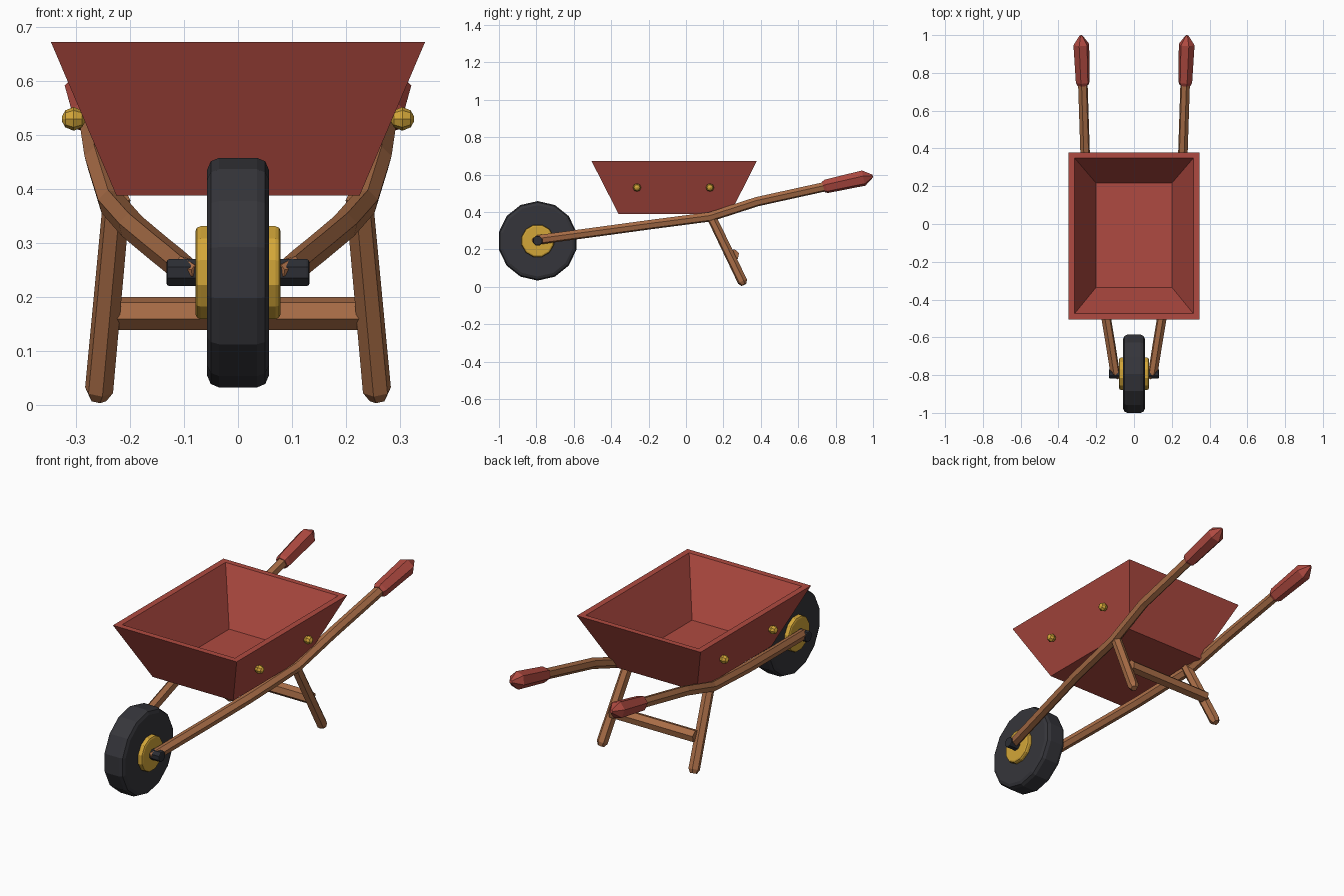
import bpy, bmesh, math
from mathutils import Vector

if "Cube" in bpy.data.objects:
    bpy.data.objects.remove(bpy.data.objects["Cube"])


def material(name, rgb):
    m = bpy.data.materials.new(name)
    m.diffuse_color = (*rgb, 1)
    m.use_nodes = True
    m.node_tree.nodes["Principled BSDF"].inputs["Base Color"].default_value = m.diffuse_color
    return m


RED = material("red paint", (0.43, 0.068, 0.052))
WOOD = material("brown wood", (0.40, 0.155, 0.063))
YELLOW = material("yellow metal", (0.65, 0.38, 0.04))
RUBBER = material("black rubber", (0.036, 0.036, 0.043))
IRON = material("dark iron", (0.025, 0.027, 0.034))


def finish(bm, name, mat):
    bmesh.ops.recalc_face_normals(bm, faces=bm.faces[:])
    me = bpy.data.meshes.new(name)
    bm.to_mesh(me)
    bm.free()
    me.materials.append(mat)
    ob = bpy.data.objects.new(name, me)
    bpy.context.collection.objects.link(ob)
    return ob


def tube(name, mat, path, radii, sides=6, turn=0.0):
    """Faceted tube through path points, one radius per point, closed ends."""
    bm = bmesh.new()
    pts = [Vector(p) for p in path]
    rings = []
    for i, p in enumerate(pts):
        t = (pts[min(i + 1, len(pts) - 1)] - pts[max(i - 1, 0)]).normalized()
        up = Vector((0, 0, 1)) if abs(t.z) < 0.8 else Vector((0, 1, 0))
        side = t.cross(up).normalized()
        up = side.cross(t)
        ring = []
        for k in range(sides):
            a = math.tau * k / sides + turn
            ring.append(bm.verts.new(p + radii[i] * (math.cos(a) * side + math.sin(a) * up)))
        rings.append(ring)
    for a, b in zip(rings, rings[1:]):
        for k in range(sides):
            n = (k + 1) % sides
            bm.faces.new((a[k], a[n], b[n], b[k]))
    bm.faces.new(rings[0])
    bm.faces.new(rings[-1])
    return finish(bm, name, mat)


def wheel_part(name, mat, half, radius, bevel, sides, turn=math.pi / 2):
    """Bevelled disc along x, centred on the axle."""
    y, z = -0.793, 0.2455
    xs = (-half, -half + bevel * 0.3, -half + bevel, half - bevel, half - bevel * 0.3, half)
    rs = (radius - bevel, radius - bevel * 0.3, radius, radius, radius - bevel * 0.3, radius - bevel)
    return tube(name, mat, [(x, y, z) for x in xs], rs, sides, turn)


# Wheel
wheel_part("tyre", RUBBER, 0.057, 0.2125, 0.022, 14)
wheel_part("hub", YELLOW, 0.079, 0.089, 0.010, 12, math.pi / 12)
wheel_part("axle", IRON, 0.132, 0.027, 0.005, 8, math.pi / 8)

# Tray: open tapered box with a flat rim and thick walls
bm = bmesh.new()
loops = [(0.225, -0.36, 0.235, 0.388), (0.346, -0.505, 0.378, 0.672),
         (0.315, -0.475, 0.350, 0.672), (0.202, -0.337, 0.218, 0.415)]
rings = [[bm.verts.new(c) for c in ((-x, y0, z), (x, y0, z), (x, y1, z), (-x, y1, z))]
         for x, y0, y1, z in loops]
for a, b in zip(rings, rings[1:]):
    for k in range(4):
        n = (k + 1) % 4
        bm.faces.new((a[k], a[n], b[n], b[k]))
bm.faces.new(rings[0])
bm.faces.new(rings[-1])
finish(bm, "tray", RED)

for s, label in ((-1, "left"), (1, "right")):
    # Rail that rises from the axle to the handle
    rail = [(0.078, -0.815, 0.248), (0.100, -0.79, 0.251), (0.122, -0.65, 0.270),
            (0.147, -0.50, 0.290), (0.196, -0.20, 0.331), (0.234, 0.13, 0.374),
            (0.259, 0.38, 0.455), (0.272, 0.78, 0.543)]
    tube(label + "_rail", WOOD, [(s * x, y, z) for x, y, z in rail],
         [0.012] + [0.026] * 7, 6, s * 0.25)

    # Grip with a pointed end
    grip = [(0.2705, 0.735, 0.533), (0.271, 0.75, 0.537), (0.279, 0.95, 0.581), (0.281, 0.998, 0.592)]
    tube(label + "_grip", RED, [(s * x, y, z) for x, y, z in grip],
         [0.030, 0.038, 0.043, 0.008], 6, s * 0.25)

    # Leg with a rounded foot
    leg = [(0.224, 0.13, 0.385), (0.257, 0.302, 0.028), (0.259, 0.310, 0.011)]
    tube(label + "_leg", WOOD, [(s * x, y, z) for x, y, z in leg],
         [0.026, 0.027, 0.016], 6, s * 0.25)

    # Bolts on the tray side
    for y, where in ((-0.262, "front"), (0.128, "rear")):
        steps = [math.pi * i / 4 for i in range(5)]
        tube(f"{label}_{where}_bolt", YELLOW,
             [(s * (0.304 - 0.022 * math.cos(a)), y, 0.53) for a in steps],
             [max(0.022 * math.sin(a), 0.004) for a in steps], 8)

# Cross brace behind the legs
tube("leg_brace", WOOD, [(-0.235, 0.254, 0.17), (0.235, 0.254, 0.17)], [0.031] * 2, 6, math.pi / 2 + 0.2)
